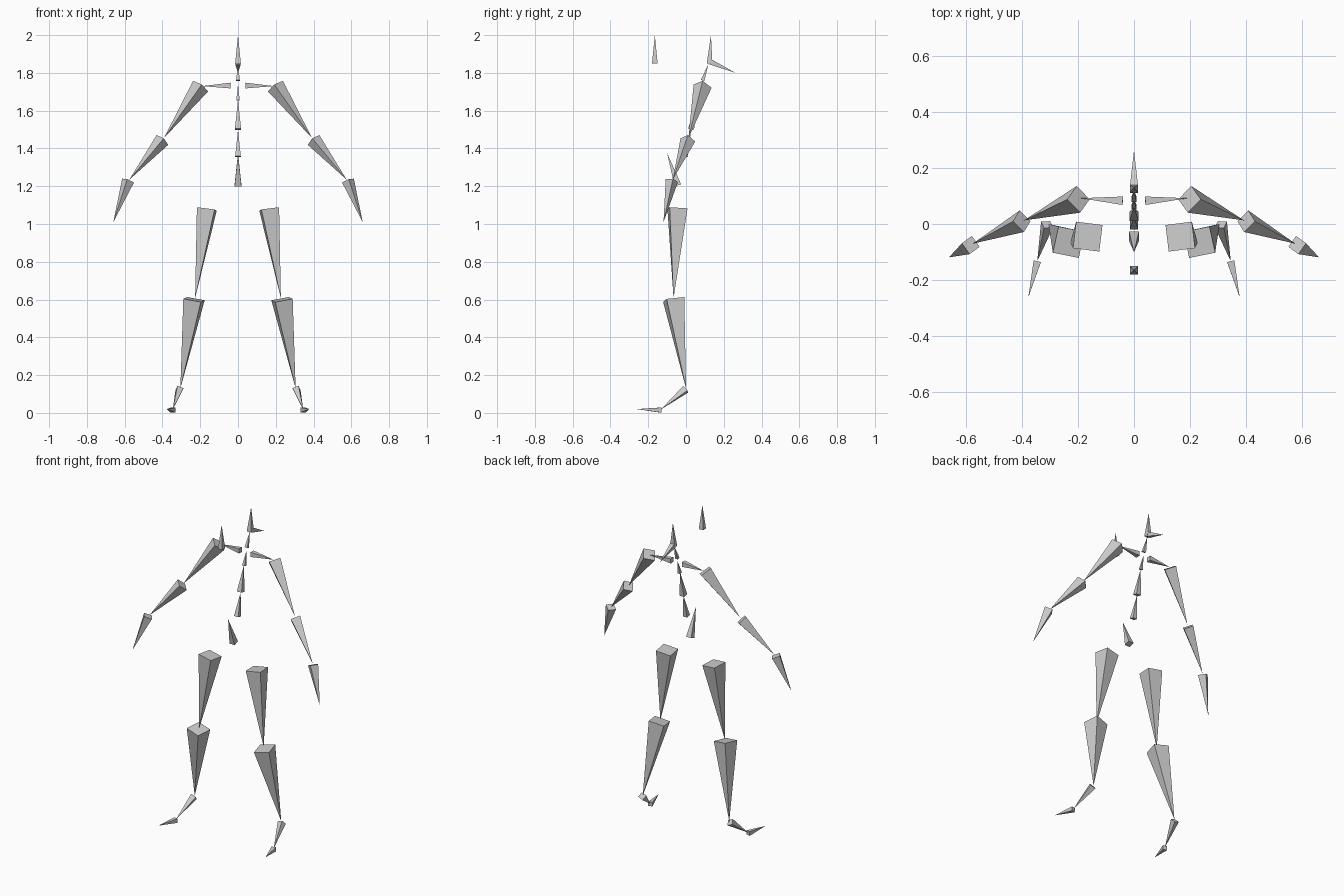
import bpy
import bmesh
from mathutils import Vector

if "Cube" in bpy.data.objects:
    bpy.data.objects.remove(bpy.data.objects["Cube"])

grey = bpy.data.materials.new("light_grey")
grey.diffuse_color = (0.6, 0.6, 0.6, 1)
grey.use_nodes = True
grey.node_tree.nodes["Principled BSDF"].inputs["Base Color"].default_value = grey.diffuse_color


def bone(name, base, tip, hint=(1, 0, 0), diagonal=False):
    """Square pyramid from base centre to tip, base side 0.2 x length.
    hint gives the direction of a base edge, or of a base corner."""
    base, tip = Vector(base), Vector(tip)
    axis = tip - base
    half = axis.length * 0.1
    d = axis.normalized()
    u = Vector(hint)
    u = (u - d * u.dot(d)).normalized()
    v = d.cross(u)
    if diagonal:
        u, v = (u + v).normalized(), (v - u).normalized()
    bm = bmesh.new()
    ring = [bm.verts.new(base + u * a * half + v * b * half)
            for a, b in ((-1, -1), (1, -1), (1, 1), (-1, 1))]
    top = bm.verts.new(tip)
    bm.faces.new(ring[::-1])
    for i in range(4):
        bm.faces.new((ring[i], ring[(i + 1) % 4], top))
    bmesh.ops.recalc_face_normals(bm, faces=bm.faces)
    mesh = bpy.data.meshes.new(name)
    bm.to_mesh(mesh)
    bm.free()
    mesh.materials.append(grey)
    bpy.context.collection.objects.link(bpy.data.objects.new(name, mesh))


# Centre line: pelvis, spine, neck, head and the loose target in front
bone("pelvis", (0, -0.043, 1.205), (0, -0.10, 1.375))
bone("lower_spine", (0, -0.005, 1.357), (0, 0.027, 1.50))
bone("middle_spine", (0, 0.027, 1.502), (0, 0.06, 1.66))
bone("upper_spine", (0, 0.062, 1.655), (0, 0.085, 1.74))
bone("neck", (0, 0.088, 1.76), (0, 0.12, 1.85))
bone("head", (0, 0.125, 1.85), (0, 0.132, 2.0))
bone("head_back", (0, 0.13, 1.858), (0, 0.262, 1.80))
bone("look_target", (0, -0.165, 1.85), (0, -0.165, 2.0))

# Limbs, mirrored left and right
limbs = [
    ("collar", (0.04, 0.083, 1.733), (0.19, 0.092, 1.73), (0, 0, 1), False),
    ("upper_arm", (0.198, 0.088, 1.73), (0.392, 0.013, 1.455), (0, 1, 0), True),
    ("forearm", (0.40, 0.01, 1.445), (0.575, -0.07, 1.235), (0, 1, 0), True),
    ("hand", (0.582, -0.075, 1.23), (0.66, -0.119, 1.01), (-0.2, 1, 0), True),
    ("thigh", (0.165, -0.045, 1.08), (0.227, -0.066, 0.608), (1, 0.12, 0), False),
    ("shin", (0.233, -0.065, 0.60), (0.305, 0.0, 0.13), (1, 0.22, 0), False),
    ("foot", (0.31, -0.002, 0.125), (0.345, -0.133, 0.018), (0.8, 0.2, 0.55), False),
    ("toe", (0.345, -0.133, 0.015), (0.377, -0.262, 0.02), (1, 0.25, 0), False),
]
for side, s in (("left", 1), ("right", -1)):
    for name, base, tip, hint, diagonal in limbs:
        base, tip, hint = ((s * p[0], p[1], p[2]) for p in (base, tip, hint))
        bone(f"{side}_{name}", base, tip, hint, diagonal)
